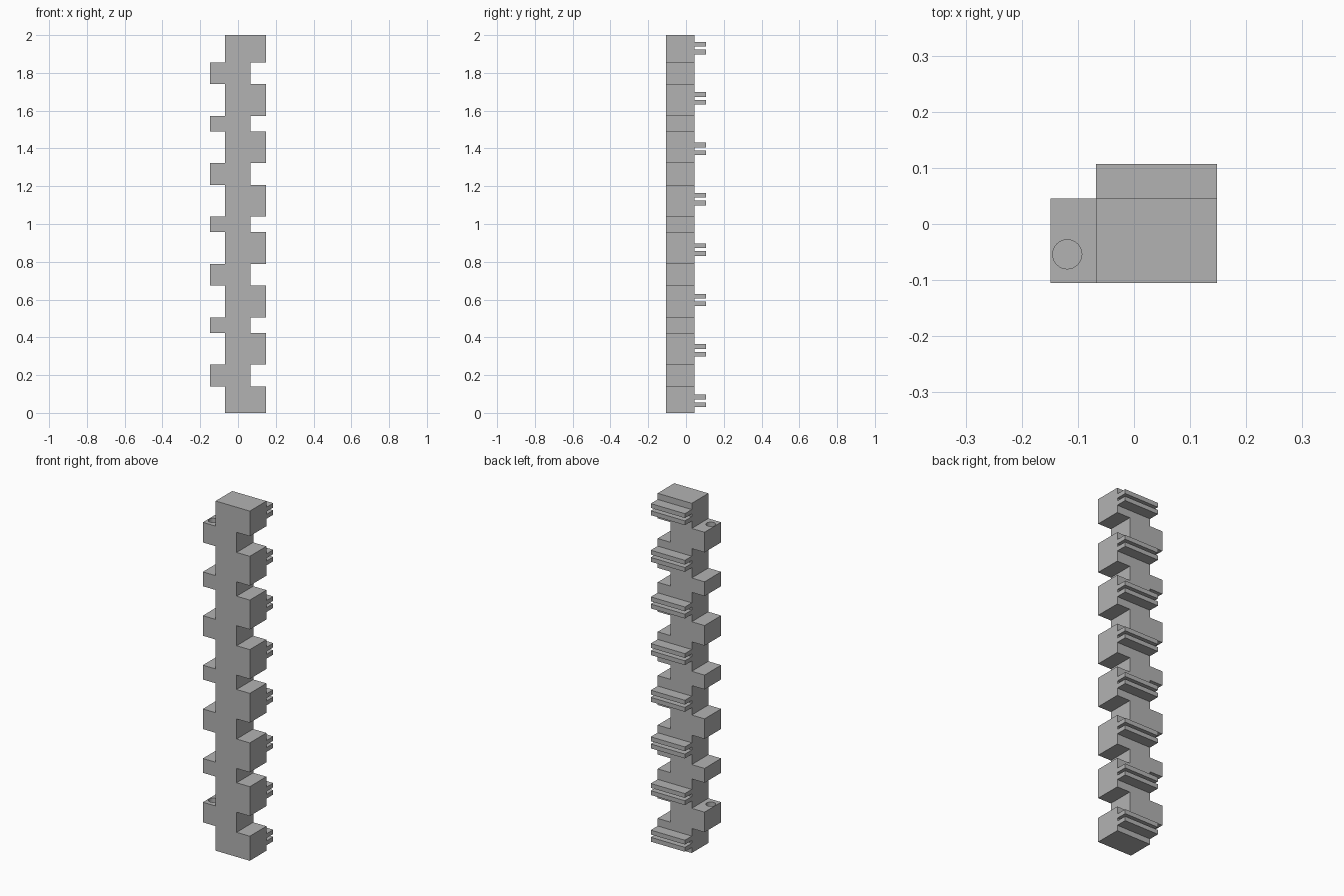
import bpy
import bmesh
from mathutils import Vector

cube = bpy.data.objects.get("Cube")
if cube:
    bpy.data.objects.remove(cube)

grey = bpy.data.materials.new("plain grey")
grey.use_nodes = True
colour = (0.45, 0.45, 0.45, 1)
grey.diffuse_color = colour
grey.node_tree.nodes["Principled BSDF"].inputs["Base Color"].default_value = colour

PITCH = 0.2668
FRONT, BACK, RIB_BACK = -0.105, 0.045, 0.107
TAB_X, LEFT_X, NOTCH_X, OUTER_X = -0.149, -0.068, 0.065, 0.148

# Alternating tall and short tabs, each level with a notch opposite
tabs = []
for i in range(7):
    centre = 0.198 + i * PITCH
    half = 0.041 if i % 2 else 0.0575
    tabs.append((centre - half, centre + half))


def make_object(name, bm):
    bmesh.ops.recalc_face_normals(bm, faces=bm.faces)
    mesh = bpy.data.meshes.new(name)
    bm.to_mesh(mesh)
    bm.free()
    mesh.materials.append(grey)
    obj = bpy.data.objects.new(name, mesh)
    bpy.context.collection.objects.link(obj)
    return obj


def box(name, low, high):
    bm = bmesh.new()
    bmesh.ops.create_cube(bm, size=1)
    low, high = Vector(low), Vector(high)
    bmesh.ops.scale(bm, vec=high - low, verts=bm.verts)
    bmesh.ops.translate(bm, vec=(low + high) / 2, verts=bm.verts)
    return make_object(name, bm)


# Toothed post: one stepped outline pushed from front to back
outline = [(LEFT_X, 0), (OUTER_X, 0)]
for low, high in tabs:
    outline += [(OUTER_X, low), (NOTCH_X, low), (NOTCH_X, high), (OUTER_X, high)]
outline += [(OUTER_X, 2), (LEFT_X, 2)]
for low, high in reversed(tabs):
    outline += [(LEFT_X, high), (TAB_X, high), (TAB_X, low), (LEFT_X, low)]

bm = bmesh.new()
face = bm.faces.new([bm.verts.new((x, FRONT, z)) for x, z in outline])
pushed = bmesh.ops.extrude_face_region(bm, geom=[face])
back_verts = [v for v in pushed["geom"] if isinstance(v, bmesh.types.BMVert)]
bmesh.ops.translate(bm, vec=(0, BACK - FRONT, 0), verts=back_verts)
post = make_object("toothed_post", bm)

# Round sockets sunk into the top of the end tabs
for name, (low, high) in (("lower", tabs[0]), ("upper", tabs[-1])):
    bm = bmesh.new()
    bmesh.ops.create_cone(bm, cap_ends=True, segments=32,
                          radius1=0.026, radius2=0.026, depth=0.12)
    bmesh.ops.translate(bm, vec=(-0.119, -0.054, high), verts=bm.verts)
    cutter = make_object(name + "_socket_cutter", bm)
    cutter.hide_render = True
    cutter.hide_set(True)
    cut = post.modifiers.new(name + "_socket", "BOOLEAN")
    cut.operation = "DIFFERENCE"
    cut.solver = "EXACT"
    cut.object = cutter

# Apply the cuts and discard the cutters
bpy.context.view_layer.update()
cut_mesh = bpy.data.meshes.new_from_object(
    post.evaluated_get(bpy.context.evaluated_depsgraph_get()))
cutters = [m.object for m in post.modifiers]
post.modifiers.clear()
post.data = cut_mesh
for cutter in cutters:
    bpy.data.objects.remove(cutter)

# Pairs of thin ribs across the back
for i in range(8):
    for name, offset in (("lower_rib", 0.031), ("upper_rib", 0.072)):
        z = offset + i * PITCH
        box(f"{name}_{i + 1}", (LEFT_X, BACK, z), (OUTER_X, RIB_BACK, z + 0.025))
